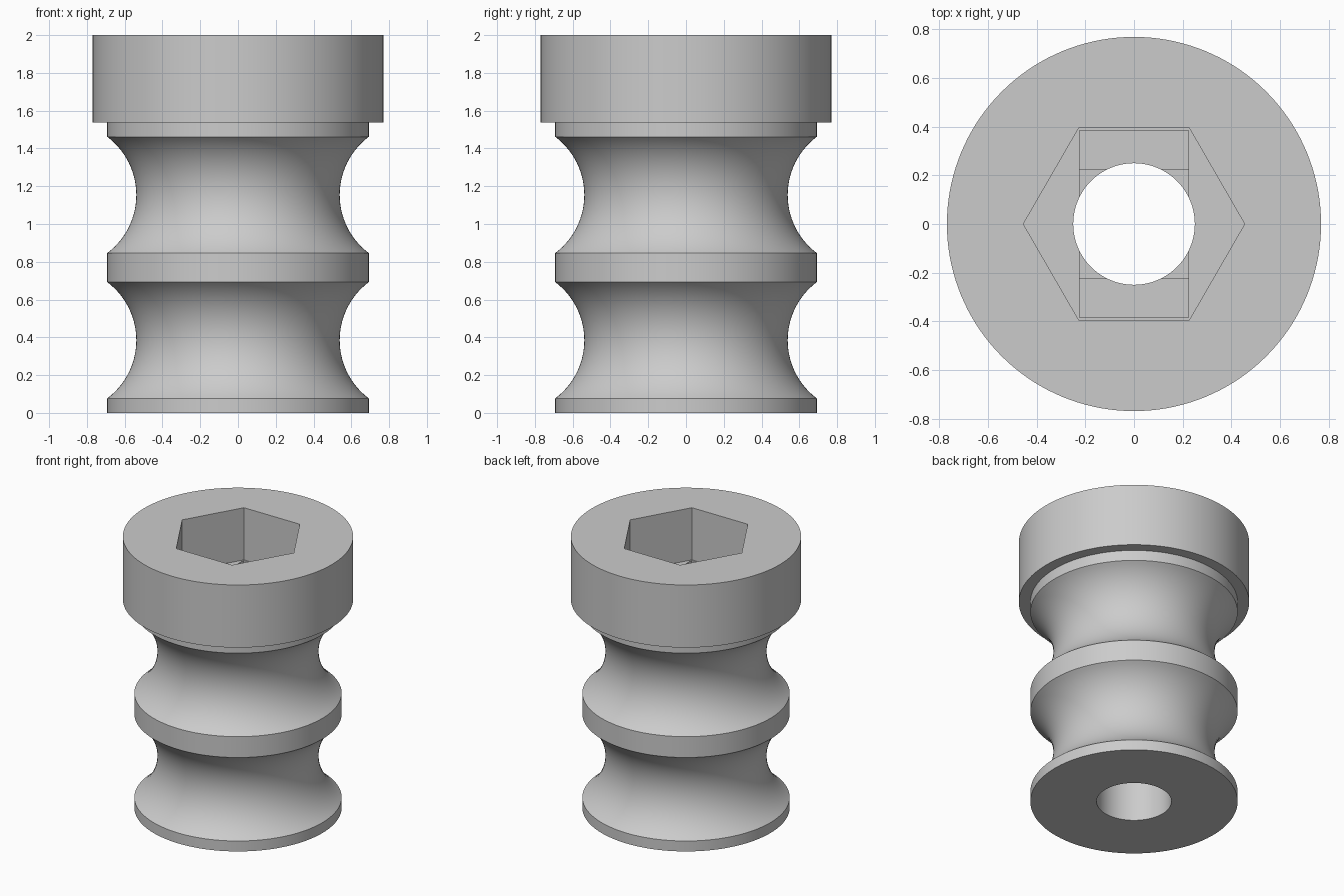
import bpy, bmesh, math

cube = bpy.data.objects.get("Cube")
if cube:
    bpy.data.objects.remove(cube, do_unlink=True)

MM = 2 / 13          # one design unit; the part is 13 units tall
SEGMENTS = 144

grey = bpy.data.materials.new("plain grey")
grey.use_nodes = True
colour = (0.6, 0.6, 0.6, 1)
grey.diffuse_color = colour
grey.node_tree.nodes["Principled BSDF"].inputs["Base Color"].default_value = colour


def add_object(name, bm):
    bmesh.ops.recalc_face_normals(bm, faces=bm.faces)
    mesh = bpy.data.meshes.new(name)
    bm.to_mesh(mesh)
    bm.free()
    mesh.materials.append(grey)
    obj = bpy.data.objects.new(name, mesh)
    bpy.context.collection.objects.link(obj)
    return obj


def lathe(name, profile):
    """Revolve (radius, height) points around z and cap both ends."""
    bm = bmesh.new()
    rings = []
    for r, z in profile:
        rings.append([bm.verts.new((r * math.cos(a), r * math.sin(a), z))
                      for a in (math.tau * i / SEGMENTS for i in range(SEGMENTS))])
    for low, high in zip(rings, rings[1:]):
        for i in range(SEGMENTS):
            j = (i + 1) % SEGMENTS
            bm.faces.new((low[i], low[j], high[j], high[i]))
    bm.faces.new(rings[0])
    bm.faces.new(rings[-1])
    return add_object(name, bm)


def prism(name, outline, bottom, top):
    """Straight prism over an outline."""
    bm = bmesh.new()
    face = bm.faces.new([bm.verts.new((x, y, bottom)) for x, y in outline])
    up = bmesh.ops.extrude_face_region(bm, geom=[face])["geom"]
    for v in up:
        if isinstance(v, bmesh.types.BMVert):
            v.co.z = top
    return add_object(name, bm)


def polygon(sides, radius):
    return [(radius * math.cos(math.tau * i / sides),
             radius * math.sin(math.tau * i / sides)) for i in range(sides)]


def rectangle(hx, hy):
    return [(-hx, -hy), (hx, -hy), (hx, hy), (-hx, hy)]


# Outer body: shaft with two round grooves, and a wide head
shaft, head, groove = 4.5 * MM, 5 * MM, 2.5 * MM
reach = math.asin(0.8)
profile = [(shaft, 0)]
for centre in (2.5 * MM, 7.5 * MM):
    for i in range(29):
        a = -reach + 2 * reach * i / 28
        profile.append((6 * MM - groove * math.cos(a), centre + groove * math.sin(a)))
profile += [(shaft, 10 * MM), (head, 10 * MM), (head, 2)]
body = lathe("grooved_spool", profile)

# Hex socket, two stepped layers beneath it, and the through hole
floor, layer = 2 - 2.5 * MM, 0.2 * MM
cutters = [
    prism("hex_socket_cutter", polygon(6, 0.455), floor, 2.2),
    prism("slot_cutter", rectangle(0.225, 0.385), floor - layer, 1.8),
    prism("square_cutter", rectangle(0.225, 0.225), floor - 2 * layer, 1.75),
    prism("bore_cutter", polygon(96, 0.25), -0.2, 1.7),
]
bpy.context.view_layer.objects.active = body
for cutter in cutters:
    cutter.hide_render = True
    cut = body.modifiers.new(cutter.name, "BOOLEAN")
    cut.operation = "DIFFERENCE"
    cut.solver = "EXACT"
    cut.object = cutter
    bpy.ops.object.modifier_apply(modifier=cut.name)
    bpy.data.objects.remove(cutter, do_unlink=True)

# Smooth rounded surfaces, crisp rims
bpy.ops.object.select_all(action="DESELECT")
body.select_set(True)
bpy.ops.object.shade_smooth_by_angle(angle=math.radians(30))
